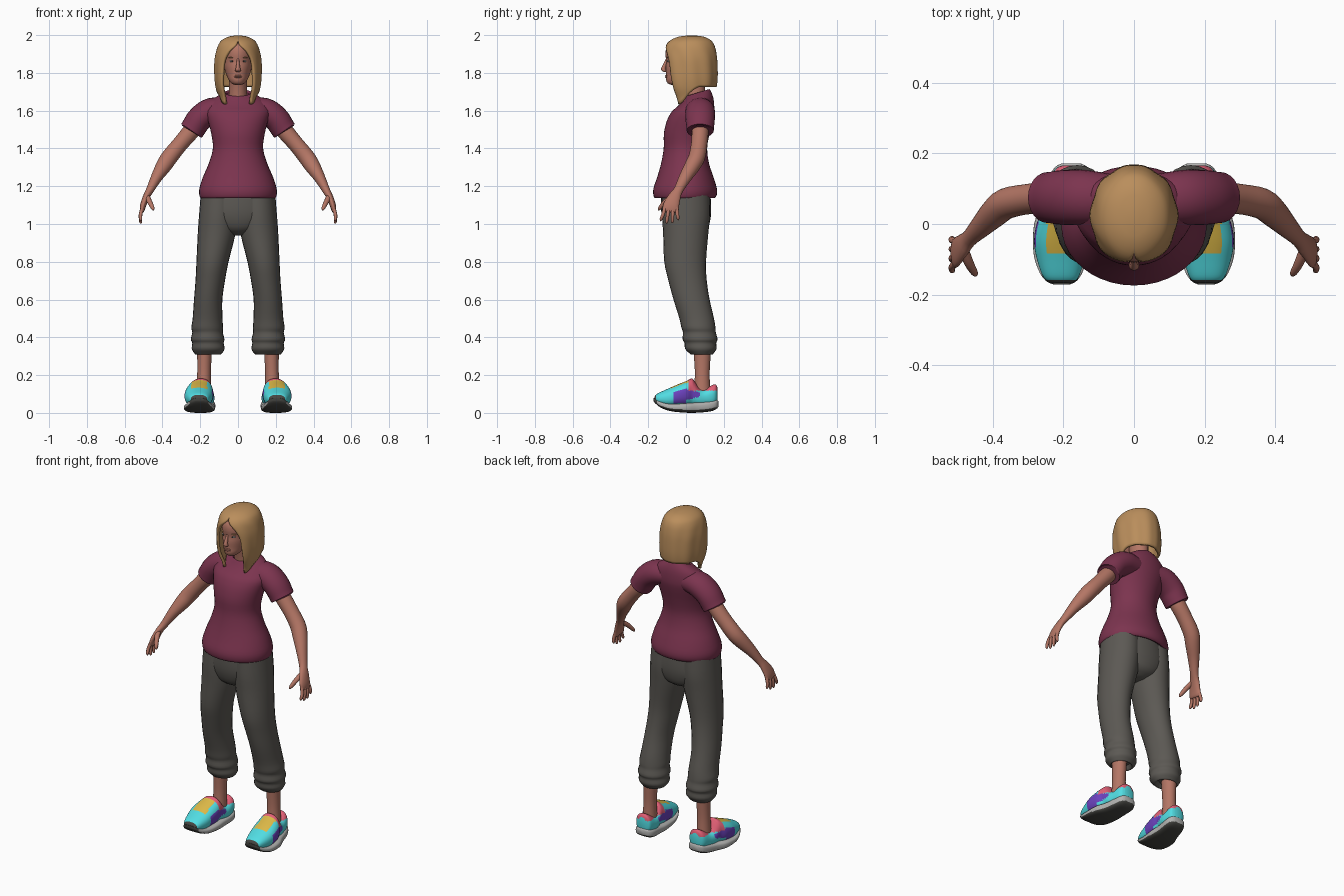
import bpy, bmesh, math
from mathutils import Vector, Matrix


def mat(name, *rgb):
    m = bpy.data.materials.new(name)
    m.diffuse_color = [(c / 255 / 12.92 if c < 11 else ((c / 255 + .055) / 1.055) ** 2.4) for c in rgb] + [1]
    return m


SKIN = mat("skin", 180, 118, 101)
HAIR = mat("blond_hair", 186, 142, 92)
SHIRT = mat("maroon_cloth", 124, 52, 79)
PANTS = mat("grey_cloth", 92, 89, 84)
CYAN = mat("cyan", 82, 222, 228)
YELLOW = mat("yellow", 222, 186, 72)
PURPLE = mat("purple", 108, 66, 190)
PINK = mat("pink", 226, 96, 118)
SOLE = mat("light_grey", 178, 178, 176)
DARK = mat("dark_rubber", 70, 70, 66)


def finish(bm, name, mats, mirror=False, rule=None, thickness=0):
    bmesh.ops.remove_doubles(bm, verts=bm.verts, dist=1e-5)
    bmesh.ops.recalc_face_normals(bm, faces=bm.faces)
    bm.normal_update()
    if rule:
        for f in bm.faces:
            f.material_index = rule(f.calc_center_median(), f.normal)
    me = bpy.data.meshes.new(name)
    bm.to_mesh(me)
    bm.free()
    for m in mats:
        me.materials.append(m)
    ob = bpy.data.objects.new(name, me)
    bpy.context.collection.objects.link(ob)
    if mirror:
        ob.modifiers.new("mirror", 'MIRROR').merge_threshold = .0005
    if thickness:
        s = ob.modifiers.new("thickness", 'SOLIDIFY')
        s.thickness, s.offset = thickness, 0
    return ob


def smooth_rows(rows, steps):
    """Catmull-Rom interpolation through rows of numbers."""
    out = []
    for i in range(len(rows) - 1):
        p0, p1, p2, p3 = (rows[max(0, min(len(rows) - 1, i + k))] for k in (-1, 0, 1, 2))
        for s in range(steps):
            t = s / steps
            out.append([.5 * (2 * b + (c - a) * t + (2 * a - 5 * b + 4 * c - d) * t * t
                              + (3 * b - a - 3 * c + d) * t ** 3) for a, b, c, d in zip(p0, p1, p2, p3)])
    return out + [list(rows[-1])]


def loft(name, rows, mats, ref=(1, 0, 0), axis=None, n=24, steps=3, power=2, warp=None, **kw):
    """Skin through oval rings (x, y, z, radius along ref, radius across)."""
    rows = smooth_rows(rows, steps)
    bm, rings = bmesh.new(), []
    for i, r in enumerate(rows):
        prev, nxt = rows[max(0, i - 1)], rows[min(len(rows) - 1, i + 1)]
        t = Vector(axis) if axis else (Vector(nxt[:3]) - Vector(prev[:3])).normalized()
        a = (Vector(ref) - t * t.dot(Vector(ref))).normalized()
        b = t.cross(a)
        ring = []
        for k in range(n):
            c, s = math.cos(k * math.tau / n), math.sin(k * math.tau / n)
            c, s = (math.copysign(abs(v) ** (2 / power), v) for v in (c, s))
            p = Vector(r[:3]) + a * c * max(r[3], .001) + b * s * max(r[4], .001)
            ring.append(bm.verts.new(warp(p) if warp else p))
        rings.append(ring)
    for p, q in zip(rings, rings[1:]):
        for k in range(n):
            bm.faces.new((p[k], p[(k + 1) % n], q[(k + 1) % n], q[k]))
    bm.faces.new(rings[0])
    bm.faces.new(rings[-1])
    return finish(bm, name, mats, **kw)


def stack(name, rows, mats, **kw):
    """Horizontal rings given as (z, x, front y, back y, half width)."""
    loft(name, [(x, (f + b) / 2, z, w, (b - f) / 2) for z, x, f, b, w in rows], mats, axis=(0, 0, 1), **kw)


def along(name, rows, mats, **kw):
    """Upright rings along y given as (y, x, half width, bottom, top)."""
    loft(name, [(x, y, (lo + hi) / 2, w, (hi - lo) / 2) for y, x, w, lo, hi in rows], mats, axis=(0, 1, 0), **kw)


def ball(name, loc, size, mats, mirror=False):
    bm = bmesh.new()
    bmesh.ops.create_uvsphere(bm, u_segments=16, v_segments=10, radius=1,
                              matrix=Matrix.Translation(loc) @ Matrix.Diagonal((*size, 1)))
    finish(bm, name, mats, mirror)


# Shirt: body with a neckline that drops at the front, and sleeves
def neckline(p):
    p.z += (p.y - .06) * .3 * max(0, min(1, (p.z - 1.6) / .08))
    return p


stack("shirt_body", [(1.15, 0, -.14, .13, .18), (1.137, 0, -.163, .15, .197), (1.155, 0, -.173, .163, .205),
                     (1.19, 0, -.172, .163, .204), (1.25, 0, -.152, .145, .185), (1.32, 0, -.132, .122, .155),
                     (1.4, 0, -.118, .112, .133), (1.48, 0, -.117, .125, .142), (1.55, 0, -.1, .142, .16),
                     (1.6, 0, -.072, .15, .17), (1.65, 0, -.035, .145, .145), (1.685, 0, -.01, .13, .09),
                     (1.695, 0, 0, .122, .068), (1.685, 0, .005, .115, .06)], [SHIRT], n=40, warp=neckline)
loft("sleeve", [(.06, .07, 1.605, .07, .06), (.14, .075, 1.598, .078, .07), (.2, .075, 1.56, .078, .068),
                (.235, .075, 1.51, .073, .066), (.246, .075, 1.493, .07, .064), (.242, .075, 1.5, .05, .048)],
     [SHIRT], ref=(0, 1, 0), steps=4, mirror=True)

# Trousers: seat and gathered legs
stack("trouser_seat", [(1.2, 0, -.13, .125, .185), (1.1, 0, -.133, .133, .2), (1.03, 0, -.125, .13, .195),
                       (.97, 0, -.1, .11, .13), (.94, 0, -.05, .06, .04)], [PANTS], n=32, mirror=False)
stack("trouser_leg", [(1.16, .1, -.125, .125, .097), (1.05, .106, -.127, .128, .1), (.95, .113, -.121, .118, .1),
                      (.8, .135, -.115, .106, .085), (.7, .147, -.093, .11, .078), (.6, .158, -.066, .125, .075),
                      (.5, .161, -.035, .148, .079), (.45, .163, -.024, .156, .084), (.425, .161, -.016, .158, .081),
                      (.39, .161, -.018, .167, .089), (.37, .159, -.008, .16, .083), (.34, .158, -.005, .162, .087),
                      (.318, .158, .015, .148, .075), (.308, .16, .03, .138, .062), (.33, .165, .045, .13, .05)],
      [PANTS], mirror=True)

# Lower legs
stack("ankle", [(.4, .178, .035, .135, .042), (.3, .178, .042, .13, .038), (.2, .18, .047, .125, .036),
                (.1, .182, .04, .13, .04)], [SKIN], mirror=True)


# Shoes: patterned upper and two-tone sole
def upper_colour(c, nrm):
    mid = .205 if c.y < 0 else .205 - c.y * .2
    if c.y < -.16:
        return 4
    if c.y > .012 and c.z > .118 and nrm.z > .1:
        return 3
    if -.085 < c.y < .03 and abs(c.x - mid) < .042 and nrm.z > .3:
        return 1
    if -.065 < c.y < .075 and .05 < c.z < .128 - abs(c.y) * .3 and abs(c.x - mid) > .045:
        return 2 if c.z > .068 + .25 * c.y or c.y < 0 else 0
    return 0


along("shoe_upper", [(-.167, .205, .03, .06, .085), (-.15, .207, .05, .045, .103), (-.1, .208, .067, .03, .126),
                     (-.05, .208, .075, .03, .148), (0, .203, .073, .03, .168), (.03, .197, .063, .03, .182),
                     (.045, .194, .061, .03, .168), (.07, .189, .06, .03, .132), (.1, .183, .058, .03, .127),
                     (.14, .18, .052, .03, .148), (.158, .178, .043, .04, .15), (.166, .178, .025, .06, .135)],
      [CYAN, YELLOW, PURPLE, PINK, DARK], n=48, steps=6, power=2.3, mirror=True, rule=upper_colour)
along("shoe_sole", [(-.172, .205, .022, .062, .08), (-.16, .206, .045, .048, .075), (-.13, .207, .064, .026, .06),
                    (-.08, .208, .077, .009, .05), (0, .203, .08, .001, .054), (.06, .192, .068, .001, .058),
                    (.13, .18, .06, .008, .066), (.16, .178, .047, .02, .07), (.171, .178, .028, .032, .064)],
      [SOLE, DARK], n=40, steps=4, power=3.2, mirror=True,
      rule=lambda c, nrm: 1 if nrm.z < -.4 or c.y < -.155 else 0)

# Arms, hands and fingers
loft("arm", [(.2, .075, 1.56, .04, .042), (.25, .075, 1.49, .044, .045), (.305, .07, 1.425, .043, .042),
             (.362, .058, 1.355, .044, .044), (.395, .032, 1.305, .041, .041), (.432, -.005, 1.245, .033, .03),
             (.466, -.04, 1.18, .025, .021), (.485, -.06, 1.145, .033, .018), (.502, -.078, 1.1, .042, .016),
             (.508, -.082, 1.07, .042, .012), (.51, -.083, 1.062, .03, .006)],
     [SKIN], ref=(0, 1, 0), mirror=True)
for i, (name, tip) in enumerate([("index", 1.015), ("middle", 1.003), ("ring", 1.005), ("little", 1.02)]):
    y0, y1 = -.112 + .021 * i, -.132 + .03 * i
    loft(name + "_finger", [(.506, y0, 1.085, .01, .01), (.516, (y0 + y1) / 2, 1.05, .0095, .0095),
                            (.515, y1, tip + .01, .008, .008), (.513, y1, tip, .002, .002)],
         [SKIN], n=10, mirror=True)
loft("thumb", [(.485, -.07, 1.15, .016, .014), (.468, -.11, 1.118, .014, .013),
               (.452, -.138, 1.085, .01, .01), (.448, -.145, 1.072, .003, .003)], [SKIN], n=10, mirror=True)

# Neck, head and face
stack("neck", [(1.6, 0, .005, .115, .055), (1.7, 0, -.005, .1, .047), (1.8, 0, -.03, .1, .05)], [SKIN])
stack("head", [(1.737, 0, -.08, -.035, .018), (1.745, 0, -.097, -.01, .035), (1.765, 0, -.106, .04, .05),
               (1.79, 0, -.105, .085, .062), (1.83, 0, -.107, .12, .074), (1.862, 0, -.104, .13, .079),
               (1.9, 0, -.109, .135, .082), (1.94, 0, -.1, .125, .075), (1.97, 0, -.06, .09, .045),
               (1.978, 0, -.01, .05, .01)], [SKIN], n=32)
loft("nose", [(0, -.1, 1.875, .006, .006), (0, -.11, 1.85, .008, .009), (0, -.119, 1.825, .012, .012),
              (0, -.117, 1.812, .015, .012), (0, -.108, 1.804, .008, .006)], [SKIN], axis=(0, 0, 1), n=16)
for z, h in ((1.785, .004), (1.778, .005)):
    ball("lip", (0, -.104, z), (.022, .007, h), [SKIN])
ball("eye", (.031, -.0885, 1.862), (.0135, .01, .0055), [SOLE], True)
ball("pupil", (.031, -.0935, 1.862), (.0055, .007, .005), [DARK], True)
ball("eyebrow", (.033, -.0925, 1.881), (.018, .009, .0025), [HAIR], True)

# Hair: (z, centre y, half width, half depth, opening angle), parted over the face
profile = [(1.991, .03, 0, 0, 0), (1.985, .028, .045, .06, 0), (1.968, .025, .08, .1, 0), (1.945, .022, .097, .12, .1),
           (1.91, .022, .108, .13, .44), (1.86, .023, .115, .135, .66), (1.78, .025, .115, .135, .75),
           (1.72, .027, .108, .126, .8), (1.67, .03, .094, .105, .8), (1.62, .03, .085, .09, .82)]
fine = smooth_rows(profile, 6)


def hair_at(z):
    for p, q in zip(fine, fine[1:]):
        if z >= q[0]:
            t = (p[0] - z) / (p[0] - q[0])
            return [a + (b - a) * t for a, b in zip(p, q)]
    return fine[-1]


bm = bmesh.new()
cols, levels, grid = 28, 30, []
for j in range(cols + 1):
    u = j / cols
    k = min(1, u / .5)
    bottom = 1.635 + .092 * k * k * (3 - 2 * k)
    column = []
    for i in range(levels + 1):
        v = (i / levels) ** 1.5
        z, cy, rx, ry, gap = hair_at(1.991 + (bottom - 1.991) * v)
        a = max(0, gap) + (math.pi - max(0, gap)) * u
        wave = 1 + .02 * math.sin(u * 22) * min(1, v * 2) * (1 - u ** 8)
        column.append(bm.verts.new((max(0, rx * math.sin(a) * wave), cy - ry * math.cos(a) * wave, z)))
    grid.append(column)
for p, q in zip(grid, grid[1:]):
    for i in range(levels):
        bm.faces.new((p[i], p[i + 1], q[i + 1], q[i]))
finish(bm, "hair", [HAIR], mirror=True, thickness=.016)

# Smooth shading with crisp edges
for ob in bpy.context.collection.objects:
    ob.select_set(True)
    bpy.context.view_layer.objects.active = ob
bpy.ops.object.shade_smooth_by_angle(angle=math.radians(50))
